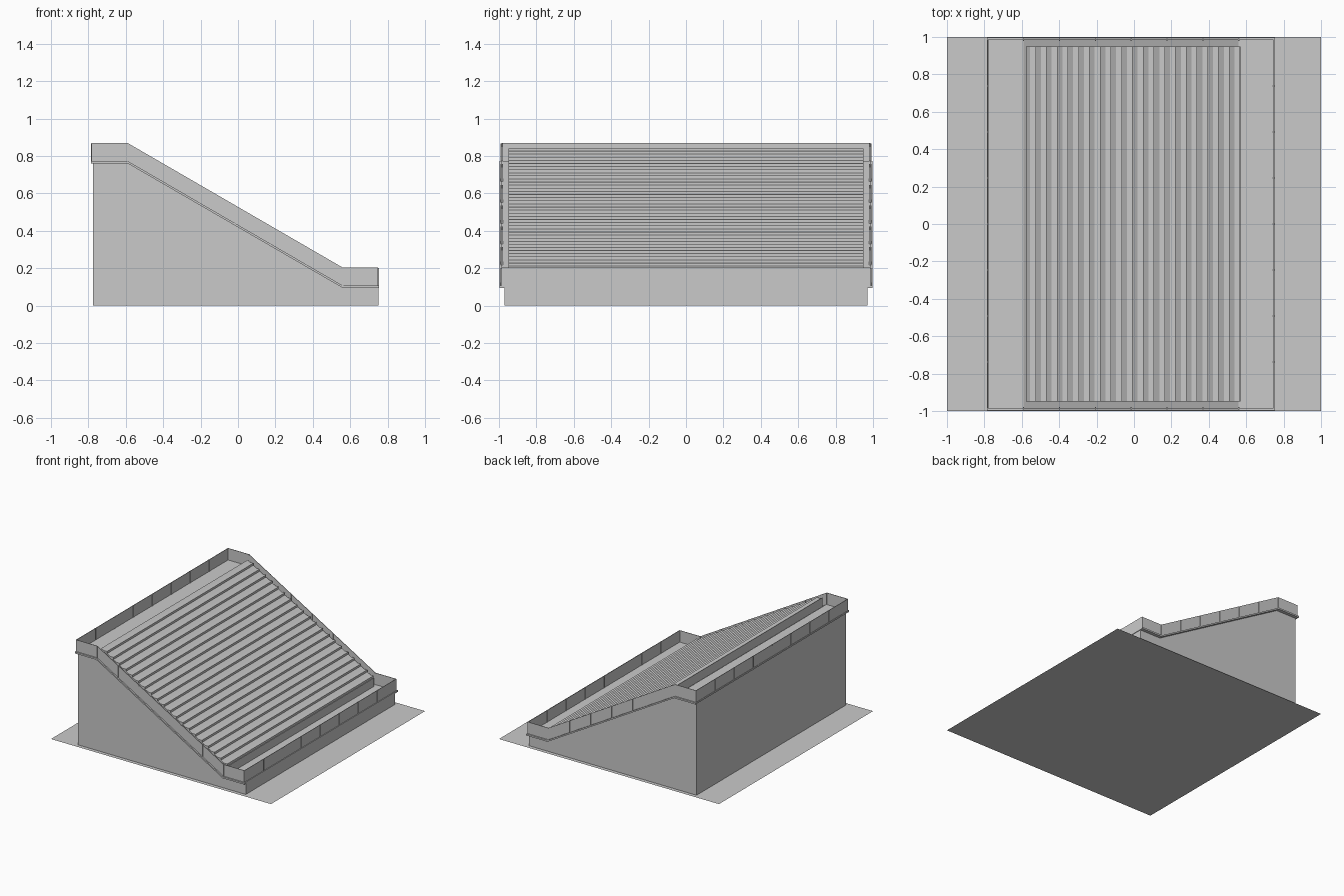
import bpy
import bmesh

old = bpy.data.objects.get("Cube")
if old:
    bpy.data.objects.remove(old, do_unlink=True)

grey = bpy.data.materials.new("plain_grey")
grey.use_nodes = True
colour = (0.59, 0.59, 0.59, 1)
grey.diffuse_color = colour
grey.node_tree.nodes["Principled BSDF"].inputs["Base Color"].default_value = colour


def finish(name, bm):
    bmesh.ops.recalc_face_normals(bm, faces=bm.faces)
    mesh = bpy.data.meshes.new(name)
    bm.to_mesh(mesh)
    bm.free()
    mesh.materials.append(grey)
    obj = bpy.data.objects.new(name, mesh)
    bpy.context.collection.objects.link(obj)


def extrude_profile(bm, points, y0, y1):
    """Closed x-z outline swept along y."""
    face = bm.faces.new([bm.verts.new((x, y0, z)) for x, z in points])
    moved = bmesh.ops.extrude_face_region(bm, geom=[face], use_keep_orig=True)["geom"]
    verts = [v for v in moved if isinstance(v, bmesh.types.BMVert)]
    bmesh.ops.translate(bm, verts=verts, vec=(0, y1 - y0, 0))


def box(bm, x0, x1, y0, y1, z0, z1):
    extrude_profile(bm, [(x0, z0), (x1, z0), (x1, z1), (x0, z1)], y0, y1)


def band(x0, x1, low, high):
    """Outline following the roof line between two heights above it."""
    line = [(x0, TOP), (CREST, TOP), (FOOT, LOW), (x1, LOW)]
    return [(x, z + low) for x, z in line] + [(x, z + high) for x, z in reversed(line)]


# Roof line: high landing, slope, low landing
TOP, LOW, CREST, FOOT = 0.773, 0.107, -0.59, 0.56
SLOPE = (TOP - LOW) / (FOOT - CREST)
RAIL = 0.096
LEFT, RIGHT, SIDE = -0.78, 0.747, 0.985
T = 0.004

# Ground sheet
bm = bmesh.new()
bmesh.ops.create_grid(bm, x_segments=1, y_segments=1, size=1)
finish("ground_sheet", bm)

# Solid wedge-shaped building
bm = bmesh.new()
extrude_profile(bm, [(-0.775, 0.001), (0.75, 0.001), (0.75, LOW - 0.01), (FOOT, LOW - 0.01),
                     (CREST, TOP - 0.01), (-0.775, TOP - 0.01)], -0.97, 0.97)
finish("building_body", bm)

# Overhanging roof slab
bm = bmesh.new()
extrude_profile(bm, band(-0.785, 0.755, -0.013, 0), -0.998, 0.998)
finish("roof_slab", bm)

# Parapet panels on the two sloping sides
bm = bmesh.new()
for s in (-1, 1):
    extrude_profile(bm, band(LEFT, RIGHT, 0, RAIL), s * SIDE - T / 2, s * SIDE + T / 2)
finish("side_parapets", bm)

# Parapet panels across the high and low ends
bm = bmesh.new()
for x, z in ((LEFT, TOP), (RIGHT, LOW)):
    box(bm, x - T / 2, x + T / 2, -SIDE, SIDE, z, z + RAIL)
finish("end_parapets", bm)

# Slim posts at the panel joints
bm = bmesh.new()
P, D = 0.003, 0.006
for i in range(7):
    x = CREST + (FOOT - CREST) * i / 6
    z = TOP - SLOPE * (x - CREST)
    for s in (-1, 1):
        box(bm, x - P, x + P, s * SIDE - D, s * SIDE + D, z, z + RAIL - 0.002)
    y = (i - 3) * 0.246
    for x, z in ((LEFT, TOP), (RIGHT, LOW)):
        box(bm, x - D, x + D, y - P, y + P, z, z + RAIL - 0.002)
finish("parapet_posts", bm)

# Raised sloping deck with a flat tread and short riser repeated down it
START, END, HEIGHT = -0.577, 0.57, 0.84
PITCH, TREAD, COUNT = 0.0575, 0.03, 20


def deck_z(x):
    return HEIGHT - SLOPE * (x - START)


outline = [(START, TOP - 0.02), (START, HEIGHT)]
for i in range(COUNT):
    nose = -0.525 + i * PITCH
    back = deck_z(nose - TREAD)
    outline += [(nose - TREAD, back), (nose, back), (nose, deck_z(nose))]
outline += [(END, deck_z(END)), (END, LOW - 0.005)]
bm = bmesh.new()
extrude_profile(bm, outline, -0.95, 0.95)
finish("stepped_deck", bm)
